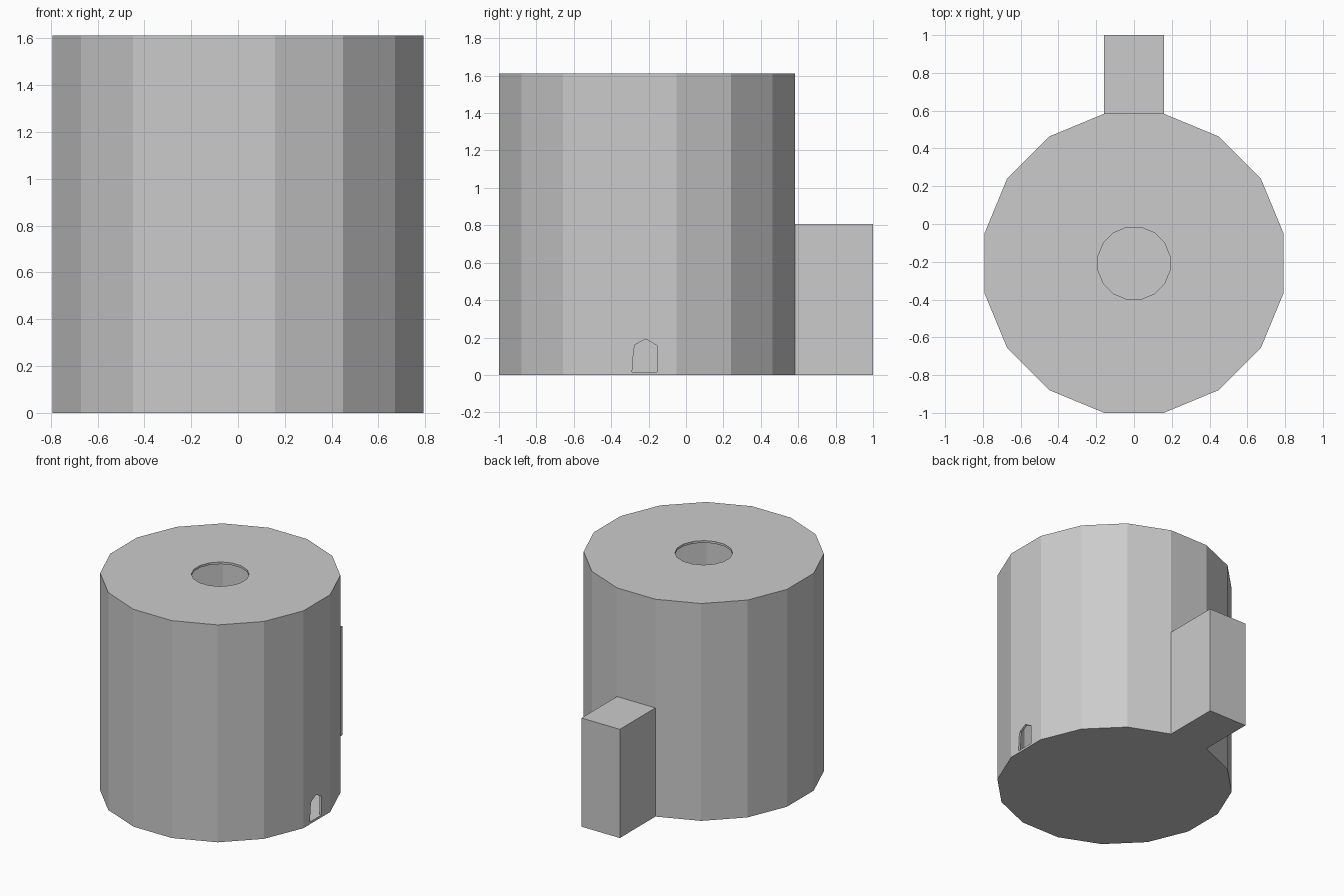
import bpy, bmesh
from math import cos, sin, pi

if "Cube" in bpy.data.objects:
    bpy.data.objects.remove(bpy.data.objects["Cube"])

SIDES, CY, R, H, WALL = 16, -0.208, 0.8075, 1.612, 0.016


def link(name, bm):
    bmesh.ops.recalc_face_normals(bm, faces=bm.faces[:])
    me = bpy.data.meshes.new(name)
    bm.to_mesh(me)
    bm.free()
    ob = bpy.data.objects.new(name, me)
    bpy.context.collection.objects.link(ob)
    return ob


def ring(bm, r, z):
    angs = [(i + 0.5) * 2 * pi / SIDES for i in range(SIDES)]
    return [bm.verts.new((r * cos(a), CY + r * sin(a), z)) for a in angs]


# Drum shell: floor, two wall bands, lid with a round opening
bm = bmesh.new()
rings = [ring(bm, R, 0), ring(bm, R, H / 2), ring(bm, R, H), ring(bm, 0.194, H)]
bm.faces.new(rings[0])
back = SIDES // 4 - 1   # facet facing +y
for level, (lo, hi) in enumerate(zip(rings, rings[1:])):
    for i in range(SIDES):
        j = (i + 1) % SIDES
        quad = [lo[i], lo[j], hi[j], hi[i]]
        if level == 0 and i == back:
            # Rear box pulled out of the lower back facet
            outer = [bm.verts.new((v.co.x, 1.0, v.co.z)) for v in quad]
            bm.faces.new(outer)
            for k in range(4):
                m = (k + 1) % 4
                bm.faces.new((quad[k], quad[m], outer[m], outer[k]))
        else:
            bm.faces.new(quad)
body = link("drum_body", bm)

# Thin wall thickness
sol = body.modifiers.new("wall", 'SOLIDIFY')
sol.thickness = WALL
sol.offset = -1
sol.use_even_offset = True

# Small arched vent through the right wall
profile = [(-0.288, 0.0165), (-0.155, 0.0165), (-0.155, 0.157),
           (-0.215, 0.192), (-0.272, 0.162), (-0.280, 0.13)]
bm = bmesh.new()
a = [bm.verts.new((0.6, y, z)) for y, z in profile]
b = [bm.verts.new((0.95, y, z)) for y, z in profile]
bm.faces.new(a)
bm.faces.new(b)
for i in range(len(a)):
    j = (i + 1) % len(a)
    bm.faces.new((a[i], a[j], b[j], b[i]))
cutter = link("vent_cutter", bm)
cutter.hide_render = True
cut = body.modifiers.new("vent", 'BOOLEAN')
cut.operation = 'DIFFERENCE'
cut.solver = 'EXACT'
cut.object = cutter
